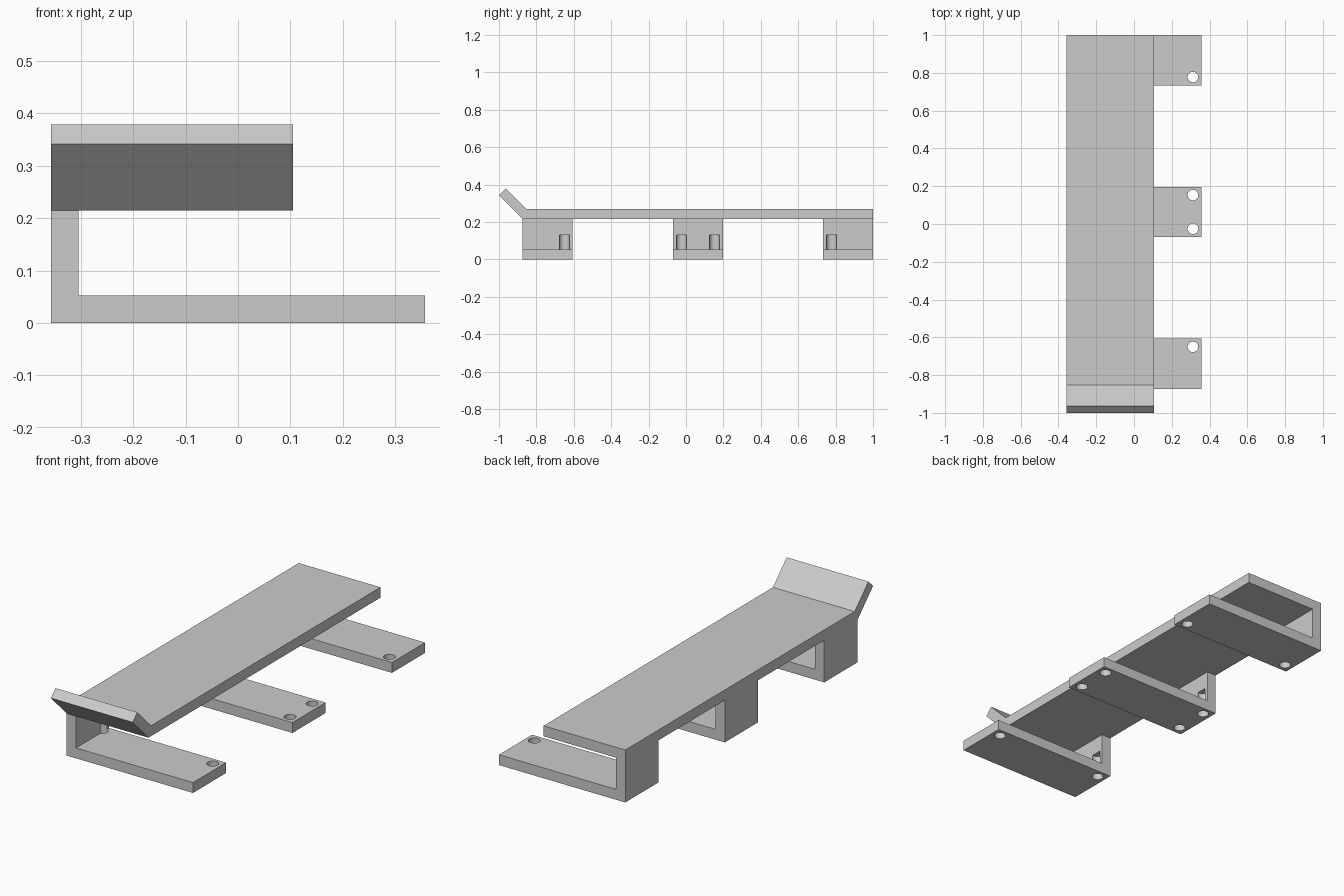
import bpy
import bmesh
import math
from mathutils import Matrix, Vector

if "Cube" in bpy.data.objects:
    bpy.data.objects.remove(bpy.data.objects["Cube"])

# One plain grey for the whole model
grey = bpy.data.materials.new("plain_grey")
grey.use_nodes = True
grey.diffuse_color = (0.6, 0.6, 0.6, 1)
grey.node_tree.nodes["Principled BSDF"].inputs["Base Color"].default_value = grey.diffuse_color

LEFT, RIGHT = -0.357, 0.357    # outer wall face, free end of the feet
PLATE_EDGE = 0.105
THICK = 0.053
PLATE_Z = 0.215
HOLE_X = 0.312
HOLE_R = 0.028
HOLE_TOP = 0.13


def add_object(name, bm):
    bmesh.ops.recalc_face_normals(bm, faces=bm.faces)
    mesh = bpy.data.meshes.new(name)
    bm.to_mesh(mesh)
    bm.free()
    mesh.materials.append(grey)
    obj = bpy.data.objects.new(name, mesh)
    bpy.context.collection.objects.link(obj)
    return obj


def extrude_profile(name, points, offset):
    """Close a profile into a face and sweep it along the offset."""
    bm = bmesh.new()
    face = bm.faces.new([bm.verts.new(p) for p in points])
    swept = bmesh.ops.extrude_face_region(bm, geom=[face])["geom"]
    verts = [v for v in swept if isinstance(v, bmesh.types.BMVert)]
    bmesh.ops.translate(bm, verts=verts, vec=Vector(offset))
    return add_object(name, bm)


def drill(obj, hole_ys):
    """Cut a pair of screw holes at each y; the inner one grooves the wall."""
    bm = bmesh.new()
    for y in hole_ys:
        for x in (-HOLE_X, HOLE_X):
            bottom = -0.05
            bmesh.ops.create_cone(
                bm, cap_ends=True, segments=32, radius1=HOLE_R, radius2=HOLE_R,
                depth=HOLE_TOP - bottom,
                matrix=Matrix.Translation((x, y, (HOLE_TOP + bottom) / 2)))
    cutter = add_object(obj.name + "_drill", bm)
    cutter.hide_render = True
    mod = obj.modifiers.new("screw_holes", 'BOOLEAN')
    mod.operation = 'DIFFERENCE'
    mod.solver = 'EXACT'
    mod.object = cutter
    bpy.ops.object.select_all(action='DESELECT')
    obj.select_set(True)
    bpy.context.view_layer.objects.active = obj
    bpy.ops.object.modifier_apply(modifier=mod.name)
    bpy.data.objects.remove(cutter)
    bpy.ops.object.shade_smooth_by_angle(angle=math.radians(30))


# Long shelf plate with the upturned front lip
plate_top = PLATE_Z + THICK
side = [(-0.873, PLATE_Z), (1, PLATE_Z), (1, plate_top),
        (-0.852, plate_top), (-0.963, 0.379), (-1, 0.342)]
extrude_profile("shelf_plate", [(LEFT, y, z) for y, z in side],
                (PLATE_EDGE - LEFT, 0, 0))

# Three L-shaped brackets: upright wall and long drilled foot
inner = LEFT + THICK
ell = [(LEFT, 0), (RIGHT, 0), (RIGHT, THICK), (inner, THICK),
       (inner, PLATE_Z), (LEFT, PLATE_Z)]
brackets = {
    "front_bracket": (-0.873, [-0.65]),
    "middle_bracket": (-0.07, [-0.025, 0.153]),
    "back_bracket": (0.733, [0.778]),
}
for name, (y, holes) in brackets.items():
    bracket = extrude_profile(name, [(x, y, z) for x, z in ell], (0, 0.267, 0))
    drill(bracket, holes)
